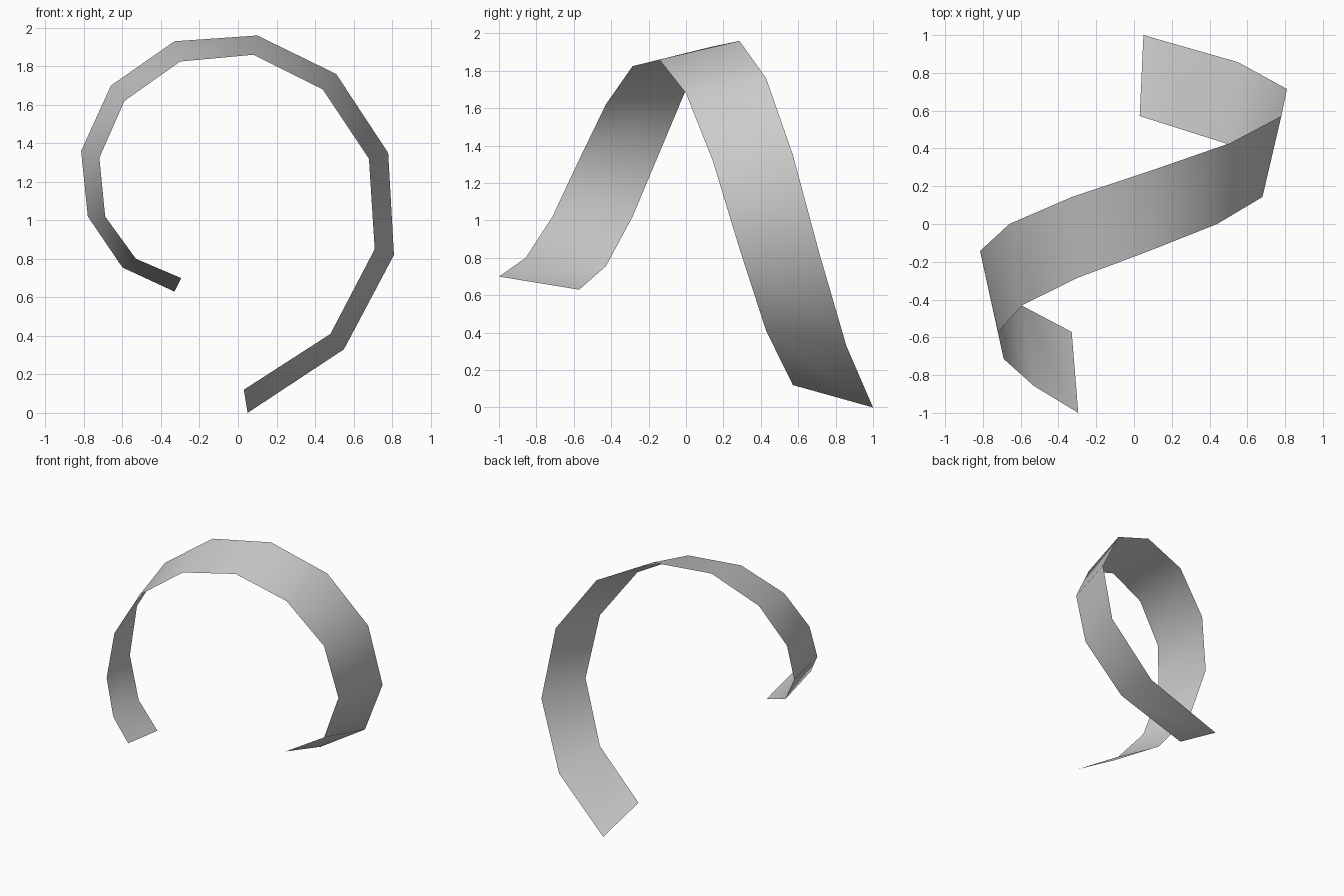
import bpy
import bmesh

# Remove the default object
default = bpy.data.objects.get("Cube")
if default:
    bpy.data.objects.remove(default, do_unlink=True)

# Plain grey material
grey = bpy.data.materials.new("light grey")
grey.use_nodes = True
colour = (0.6, 0.6, 0.6, 1.0)
grey.diffuse_color = colour
grey.node_tree.nodes["Principled BSDF"].inputs["Base Color"].default_value = colour

# Spiral profiles (x, z) of the two long edges of the ribbon
BACK_EDGE = [(.05, 0), (.55, .33), (.81, .82), (.78, 1.35), (.51, 1.76), (.1, 1.96),
             (-.33, 1.93), (-.66, 1.7), (-.815, 1.36), (-.78, 1.02), (-.6, .755), (-.33, .63)]
FRONT_EDGE = [(.03, .12), (.48, .41), (.71, .85), (.68, 1.32), (.44, 1.68), (.08, 1.86),
              (-.3, 1.825), (-.59, 1.62), (-.72, 1.325), (-.69, 1.02), (-.53, .8), (-.295, .7)]
STEP = 1 / 7            # forward travel per segment
WIDTH = 3 * STEP        # ribbon width along y


def add_edge(bm, profile, start_y):
    """Lay a spiral edge that advances evenly toward the front."""
    return [bm.verts.new((x, start_y - i * STEP, z)) for i, (x, z) in enumerate(profile)]


def build_ribbon(name):
    bm = bmesh.new()
    back = add_edge(bm, BACK_EDGE, 1)
    front = add_edge(bm, FRONT_EDGE, 1 - WIDTH)
    # Bridge the two edges with one quad per segment, facing outward
    for i in range(len(back) - 1):
        face = bm.faces.new((back[i], back[i + 1], front[i + 1], front[i]))
        face.smooth = True
    bm.normal_update()
    middle = bm.faces[:][len(bm.faces) // 2]
    if middle.normal.z < 0:
        bmesh.ops.reverse_faces(bm, faces=bm.faces[:])
    mesh = bpy.data.meshes.new(name)
    bm.to_mesh(mesh)
    bm.free()
    mesh.materials.append(grey)
    ribbon = bpy.data.objects.new(name, mesh)
    bpy.context.collection.objects.link(ribbon)
    return ribbon


build_ribbon("spiral_ribbon")
